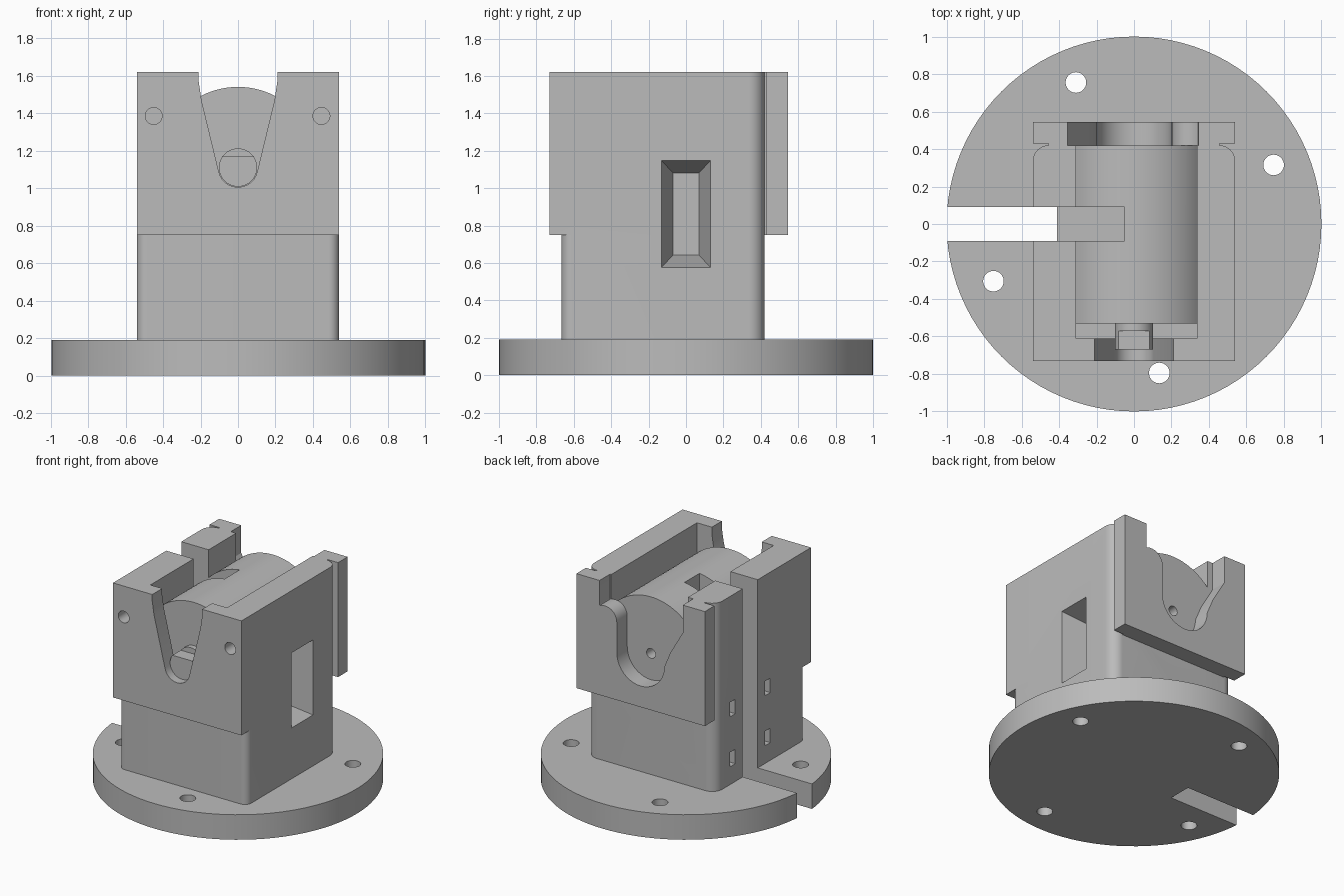
import bpy, bmesh, math
from mathutils import Vector

cube = bpy.data.objects.get("Cube")
if cube:
    bpy.data.objects.remove(cube, do_unlink=True)

grey = bpy.data.materials.new("plain_grey")
grey.use_nodes = True
COLOUR = (0.5, 0.5, 0.5, 1)
grey.diffuse_color = COLOUR
grey.node_tree.nodes["Principled BSDF"].inputs["Base Color"].default_value = COLOUR

AXIS_Z = 1.11      # height of the barrel axis


def make(name, bm):
    bmesh.ops.recalc_face_normals(bm, faces=bm.faces)
    mesh = bpy.data.meshes.new(name)
    bm.to_mesh(mesh)
    bm.free()
    mesh.materials.append(grey)
    ob = bpy.data.objects.new(name, mesh)
    bpy.context.collection.objects.link(ob)
    return ob


def prism(name, points, axis, a, b):
    """Extrude a 2D outline from a to b along axis."""
    place = {"x": lambda u, v, w: (w, u, v),
             "y": lambda u, v, w: (u, w, v),
             "z": lambda u, v, w: (u, v, w)}[axis]
    bm = bmesh.new()
    face = bm.faces.new([bm.verts.new(place(u, v, a)) for u, v in points])
    ext = bmesh.ops.extrude_face_region(bm, geom=[face])["geom"]
    shift = Vector(place(0, 0, b - a))
    bmesh.ops.translate(bm, vec=shift,
                        verts=[g for g in ext if isinstance(g, bmesh.types.BMVert)])
    return make(name, bm)


def arc(cx, cy, r, start, end, steps=12):
    angles = [math.radians(start + (end - start) * i / steps) for i in range(steps + 1)]
    return [(cx + r * math.cos(t), cy + r * math.sin(t)) for t in angles]


def rod(name, u, v, r, axis, a, b, sides=32):
    return prism(name, arc(u, v, r, 0, 360, sides)[:-1], axis, a, b)


def box(name, x0, x1, y0, y1, z0, z1):
    return prism(name, [(x0, y0), (x1, y0), (x1, y1), (x0, y1)], "z", z0, z1)


def combine(ob, tools, operation="DIFFERENCE"):
    """Apply boolean tools to ob, then remove the tools."""
    for tool in tools:
        mod = ob.modifiers.new("bool", "BOOLEAN")
        mod.operation, mod.solver, mod.object = operation, "EXACT", tool
        bpy.context.view_layer.objects.active = ob
        bpy.ops.object.modifier_apply(modifier=mod.name)
        bpy.data.objects.remove(tool, do_unlink=True)


def side_slot():
    return box("slot_cutter", -1.2, -0.41, -0.09, 0.09, -0.1, 1.8)


def window():
    """Tapered pocket in the left wall."""
    bm = bmesh.new()
    for x, s in ((0.30, 0), (0.54, 1), (0.60, 1)):
        hy, hz = 0.07 + 0.06 * s, 0.22 + 0.065 * s
        for y, z in ((-hy, -hz), (hy, -hz), (hy, hz), (-hy, hz)):
            bm.verts.new((x, y, 0.862 + z))
    bm.verts.ensure_lookup_table()
    v = bm.verts
    for ring in (0, 4):
        for i in range(4):
            j = (i + 1) % 4
            bm.faces.new((v[ring + i], v[ring + j], v[ring + j + 4], v[ring + i + 4]))
    bm.faces.new(v[0:4])
    bm.faces.new(v[8:12])
    return make("window_cutter", bm)


# Round base with four bolt holes and the side slot
base = rod("base_plate", 0, 0, 1.0, "z", 0, 0.19, 96)
holes = [(-0.31, 0.755), (0.745, 0.315), (-0.75, -0.305), (0.135, -0.795)]
combine(base, [rod("hole", x, y, 0.055, "z", -0.1, 0.3) for x, y in holes] + [side_slot()])

# Main body: rounded lower block, overhanging upper block
rear = arc(0.455, 0.335, 0.085, 0, 90) + arc(-0.455, 0.335, 0.085, 90, 180)
front = arc(-0.485, -0.61, 0.055, 180, 270) + arc(0.485, -0.61, 0.055, 270, 360)
body = prism("body", rear + front, "z", 0.19, 0.8)
upper = prism("upper", rear + [(-0.54, -0.73), (0.54, -0.73)], "z", 0.75, 1.62)
combine(body, [upper], "UNION")

# Rear plate joined by a narrow neck
plate = box("plate", -0.54, 0.54, 0.43, 0.545, 0.75, 1.62)
neck = box("neck", -0.455, 0.455, 0.38, 0.45, 0.75, 1.62)
combine(body, [neck, plate], "UNION")

# Cradle openings: main cavity, front chamber, front notch, rear notch
cavity = box("cavity", -0.31, 0.335, -0.54, 0.42, 1.2, 1.8)
chamber = box("chamber", -0.31, 0.335, -0.61, -0.53, 1.0, 1.8)
front_notch = prism("front_notch", [(0.21, 1.8), (0.21, 1.57), (0.195, 1.47)]
                    + arc(0, 1.11, 0.105, -10, -170)
                    + [(-0.195, 1.47), (-0.21, 1.57), (-0.21, 1.8)], "y", -0.8, -0.6)
rear_notch = prism("rear_notch", [(0.345, 1.8), (0.345, 1.44)]
                   + arc(0.30, 1.34, 0.10, 65, 180, 8)
                   + arc(0, AXIS_Z, 0.2, 0, -180, 20)
                   + [(-0.25, 1.23), (-0.355, 1.41), (-0.355, 1.8)], "y", 0.42, 0.7)
combine(body, [cavity, chamber, front_notch, rear_notch])

# Barrel lying in the cradle, with a flat-topped stub at its front
barrel = rod("barrel", 0, AXIS_Z, 0.43, "y", -0.53, 0.42, 96)
stub = rod("stub", 0, AXIS_Z, 0.102, "y", -0.67, -0.5)
combine(stub, [box("flat", -0.3, 0.3, -0.8, -0.57, 1.17, 1.4)])
combine(body, [barrel, stub], "UNION")

# Side slot, barrel notch, window, axle bore, screw holes and small slots
cuts = [side_slot(), box("barrel_notch", -0.45, -0.05, -0.09, 0.09, 1.25, 1.8),
        window(), rod("bore", 0, AXIS_Z, 0.037, "y", 0.25, 0.6, 24)]
cuts += [rod("screw", x, 1.385, 0.045, "y", -0.8, -0.6) for x in (-0.45, 0.445)]
cuts += [box("small_slot", -0.6, -0.45, y - 0.03, y + 0.03, z - 0.055, z + 0.055)
         for y in (-0.21, 0.21) for z in (0.38, 0.76)]
combine(body, cuts)

# Smooth the round surfaces while keeping edges sharp
for ob in (base, body):
    bpy.ops.object.select_all(action="DESELECT")
    ob.select_set(True)
    bpy.context.view_layer.objects.active = ob
    bpy.ops.object.shade_smooth_by_angle(angle=math.radians(25))
